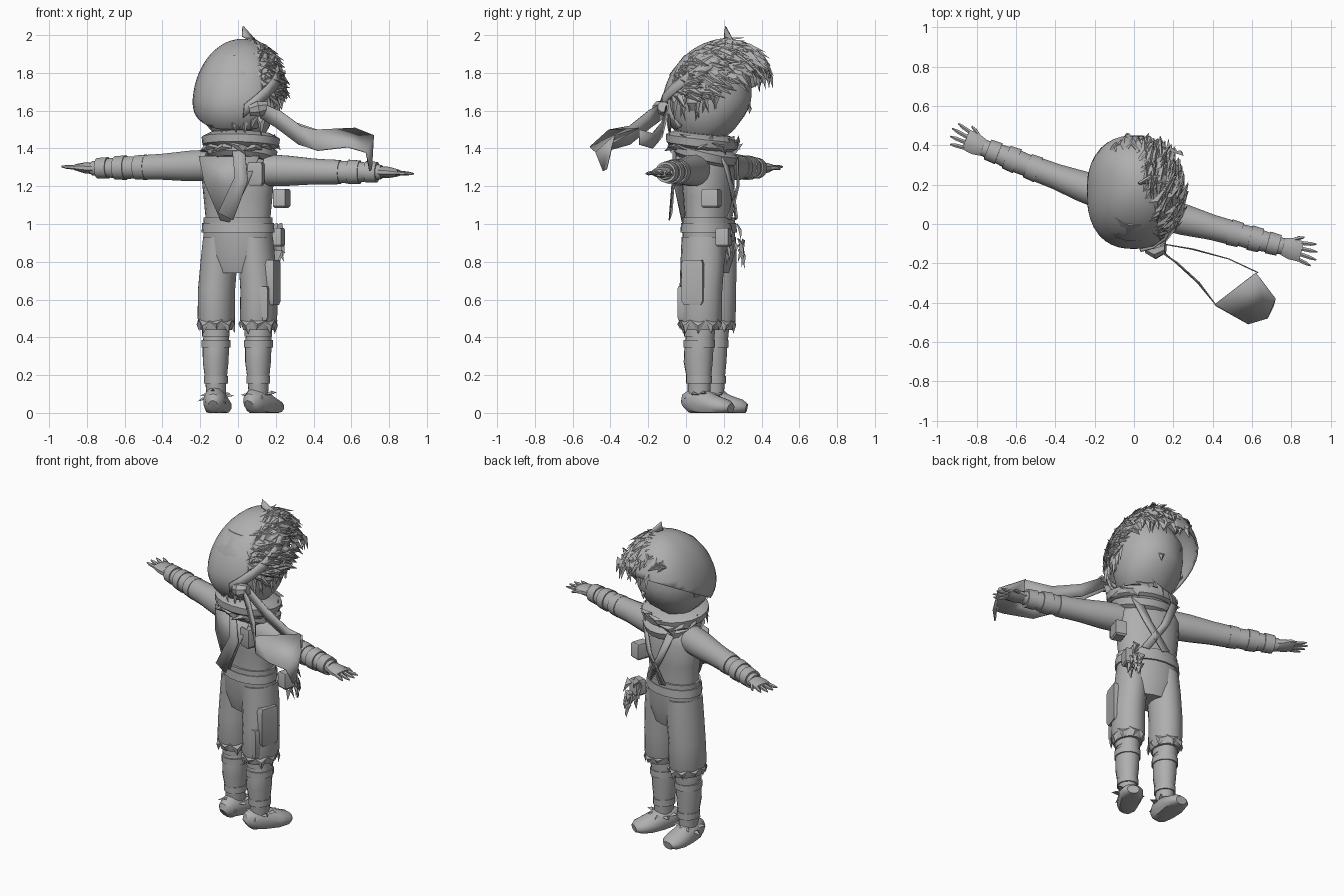
import bpy, bmesh, math, random
from mathutils import Vector as V

if "Cube" in bpy.data.objects:
    bpy.data.objects.remove(bpy.data.objects["Cube"])

random.seed(4)
grey = bpy.data.materials.new("mid grey")
grey.diffuse_color = (0.43, 0.43, 0.43, 1)
grey.use_nodes = True
grey.node_tree.nodes["Principled BSDF"].inputs["Base Color"].default_value = grey.diffuse_color
A = math.radians(-18)                       # the body is turned about z
R = V((math.cos(A), math.sin(A), 0))        # towards the right arm
F = V((-math.sin(A), math.cos(A), 0))       # the way the face looks
O = V((0, 0.12, 0))
UP = V((0, 0, 1))


def P(u, v, z):
    return O + R * u + F * v + UP * z


def rnd(a):
    return random.uniform(-a, a)


def finish(name, verts, faces, thick=0, planes=()):
    me = bpy.data.meshes.new(name)
    me.from_pydata([tuple(v) for v in verts], [], faces)
    bm = bmesh.new()
    bm.from_mesh(me)
    bmesh.ops.remove_doubles(bm, verts=bm.verts, dist=1e-5)
    for co, no in planes:                   # keep only the inner side of each plane
        bmesh.ops.bisect_plane(bm, geom=bm.verts[:] + bm.edges[:] + bm.faces[:],
                               plane_co=co, plane_no=no, clear_outer=True)
    bmesh.ops.recalc_face_normals(bm, faces=bm.faces)
    bm.to_mesh(me)
    bm.free()
    me.materials.append(grey)
    ob = bpy.data.objects.new(name, me)
    bpy.context.collection.objects.link(ob)
    if thick:
        m = ob.modifiers.new("thickness", 'SOLIDIFY')
        m.thickness = thick
    return ob


def tube(name, rings, side, n=16, floor=None):
    """rings: (centre, half width along side, half depth)"""
    vs, fs = [], []
    for i, (c, a, b) in enumerate(rings):
        t = (rings[min(i + 1, len(rings) - 1)][0] - rings[max(i - 1, 0)][0]).normalized()
        up = t.cross(side).normalized()
        for k in range(n):
            w = 2 * math.pi * (k + .5) / n
            p = c + side * (a * math.cos(w)) + up * (b * math.sin(w))
            if floor is not None:
                p.z = max(p.z, floor)
            vs.append(p)
    for i in range(len(rings) - 1):
        for k in range(n):
            j = (k + 1) % n
            fs.append((i * n + k, i * n + j, (i + 1) * n + j, (i + 1) * n + k))
    fs += [tuple(range(n)), tuple(range(len(vs) - n, len(vs)))]
    return finish(name, vs, fs)


def ribbon(name, pairs, thick=0.006):
    vs = [V(p) for pr in pairs for p in pr]
    fs = [(2 * i, 2 * i + 1, 2 * i + 3, 2 * i + 2) for i in range(len(pairs) - 1)]
    return finish(name, vs, fs, thick)


def blades(name, items):
    """ridged shards: (root, direction, outward, length, width)"""
    vs, fs = [], []
    for p, d, n, l, w in items:
        s, b = d.cross(n).normalized() * w / 2, len(vs)
        vs += [p - s, p + s, p + n * 0.015 + d * l * .4, p + d * l]
        fs += [(b, b + 2, b + 3), (b + 2, b + 1, b + 3), (b + 1, b, b + 3), (b, b + 1, b + 2)]
    return finish(name, vs, fs)


def box(name, c, u, v, h):
    """bevelled block turned with the body"""
    tube(name, [(c - UP * h, u * 1.1, v * 1.1), (c - UP * h * .8, u * 1.4, v * 1.4),
                (c + UP * h * .8, u * 1.4, v * 1.4), (c + UP * h, u * 1.2, v * 1.2)], R, 4)


# Head shape shared by cloth cap, hair and headband
def skull(d, s=1.0):
    h = math.hypot(d.x, d.y)
    q = 1.0
    if h > 1e-6:
        q = (abs(d.x / h) ** 2.4 + abs(d.y / h) ** 2.4) ** (-1 / 2.4)
    z = d.z * (0.32 if d.z > 0 else 0.23) * s
    return V((d.x * q * 0.24 * s + 0.06 * z, 0.165 + d.y * q * 0.29 * s + 0.13 * z, 1.66 + z))


def in_hair(p):
    return ((p.x > 0.08 - 0.15 * p.y or (p.y > 0.36 and p.x > -0.13))
            and p.z > max(1.64 + 0.4 * (p.y + 0.13), 1.67) and not (p.y > 0.25 and p.z < 1.77))


def shell(name, s, rule, planes=(), thick=0.012, seg=40, rows=26):
    vs, fs = [], []
    for i in range(rows + 1):
        for k in range(seg):
            t, w = math.pi * i / rows, 2 * math.pi * k / seg
            vs.append(skull(V((math.sin(t) * math.cos(w), math.sin(t) * math.sin(w), math.cos(t))), s))
    for i in range(rows):
        for k in range(seg):
            f = (i * seg + k, i * seg + (k + 1) % seg, (i + 1) * seg + (k + 1) % seg, (i + 1) * seg + k)
            if rule(sum((vs[j] for j in f), V((0, 0, 0))) / 4):
                fs.append(f)
    return finish(name, vs, fs, thick, planes)


shell("head_cloth", 1.0, lambda p: True, [(V((.12, 0, 1.7)), V((1, .15, 0))), (V((0, 0, 1.50)), -UP),
                                           (V((0, -.05, 1.50)), V((0, .55, -1)))])
shell("hair_base", 0.97, lambda p: in_hair(p) or p.z > 1.88)

# Face and jaw
tube("face", [(P(0.01, 0.08, 1.465), .07, .09), (P(0.01, 0.055, 1.50), .14, .165), (P(0, 0.02, 1.57), .19, .215),
              (P(0, 0.005, 1.66), .205, .225), (P(0, 0.01, 1.78), .20, .22), (P(0, 0.02, 1.88), .14, .15)], R, 20)
for s in (-1, 1):
    tube("ear", [(P(s * .19, -.02, 1.60), .012, .02), (P(s * .21, -.02, 1.64), .02, .035),
                 (P(s * .21, -.02, 1.69), .01, .03)], R, 8)
blades("nose", [(P(0, .225, 1.63), -UP, F, .05, .04)])

# Swept hair shards
items = []
while len(items) < 170:
    d = V([random.gauss(0, 1) for _ in range(3)]).normalized()
    p = skull(d, 0.985)
    if in_hair(p):
        n = V((d.x / .245, d.y / .29, d.z / .3)).normalized()
        t = V((.2, .9, -.4)) + V((rnd(.35), rnd(.35), rnd(.35)))
        t = (t - n * (t.dot(n) + .05)).normalized()
        l = random.uniform(.08, .17) * (.65 if p.y > .35 else 1)
        items.append((p, t, n, l, random.uniform(.045, .08)))
blades("hair_shards", items)
blades("fringe", [(P(u, .285 + .02 * random.random(), 1.83 - abs(u) * .15), (-UP + F * .2 + R * random.uniform(-.3, .5)).normalized(),
                   F, random.uniform(.08, .13), .06) for u in [-.12 + .026 * i for i in range(11)]])
blades("side_locks", [(P(.205, -.12 + .026 * i, 1.70), (-UP + F * rnd(.3) + R * .05).normalized(), R,
                       random.uniform(.09, .17), .05) for i in range(10)])
blades("nape_locks", [(P(-.1 + .04 * i, -.20 + .01 * abs(i - 3), 1.58), (-UP + R * rnd(.4)).normalized(), -F,
                       random.uniform(.07, .12), .06) for i in range(8)])

# Headband along the uncovered side, with knot
band = []
for i in range(9):
    w = math.radians(-82 + 14 * i)
    pr = []
    for dz in (-.035, .035):
        h = -.06 + .05 * i + dz
        z = h / (.32 if h > 0 else .23)
        c = math.sqrt(max(0, 1 - z * z))
        pr.append(skull(V((c * math.cos(w), c * math.sin(w), z)), 1.02))
    band.append(pr)
ribbon("headband", band, .012)
tube("headband_knot", [(V((.06, -.12, 1.60)), .03, .03), (V((.11, -.14, 1.61)), .04, .045),
                       (V((.16, -.12, 1.62)), .03, .03)], V((0, 1, 0)), 8)
ribbon("long_headband_tail", [
    ((.10, -.12, 1.65), (.12, -.12, 1.56)), ((.22, -.20, 1.60), (.20, -.19, 1.51)),
    ((.33, -.30, 1.52), (.32, -.30, 1.42)), ((.41, -.41, 1.50), (.42, -.42, 1.39)),
    ((.62, -.25, 1.51), (.58, -.51, 1.41)), ((.72, -.38, 1.47), (.68, -.48, 1.38)),
    ((.71, -.42, 1.29), (.70, -.44, 1.28))])
ribbon("short_headband_tail", [
    ((.12, -.10, 1.65), (.12, -.10, 1.58)), ((.30, -.13, 1.54), (.29, -.13, 1.46)),
    ((.48, -.18, 1.48), (.48, -.18, 1.40)), ((.63, -.25, 1.50), (.63, -.25, 1.42))])

# Neck and loosely wrapped scarf, tipped forward
tube("neck", [(P(0, 0, 1.34), .09, .09), (P(0, .01, 1.52), .08, .08)], R)
for z, a, b, v, tip in ((1.37, .185, .165, -.01, .25), (1.435, .205, .185, -.03, .12)):
    ax = UP + F * tip
    c = P(.025, v, z)
    tube("scarf_wrap", [(c - ax * .04, a * .85, b * .85), (c - ax * .02, a, b),
                        (c + ax * .02, a * 1.03, b * 1.03), (c + ax * .045, a * .8, b * .8)], R, 18)
ribbon("scarf_back_point", [(P(-.18, -.12, 1.36), P(.16, -.13, 1.36)), (P(-.14, -.15, 1.22), P(.10, -.16, 1.2)),
                            (P(-.05, -.15, 1.02), P(.0, -.15, 1.01))])
ribbon("scarf_tail", [(P(.02, -.17, 1.42), P(.09, -.17, 1.41)), (P(.04, -.18, 1.25), P(.11, -.17, 1.23)),
                      (P(-.04, -.22, 1.06), P(.04, -.21, 1.02))])
blades("scarf_folds", [(P(.02 + .19 * math.sin(w), .17 * math.cos(w) - .02, 1.42 + rnd(.04)),
                        (R * math.cos(w) - F * math.sin(w) + UP * rnd(.5)).normalized(),
                        R * math.sin(w) + F * math.cos(w), .12, .06) for w in [i * .45 for i in range(14)]])

# Torso, straps and belt
tube("torso", [(P(0, 0, .94), .185, .125), (P(0, 0, 1.02), .175, .12), (P(0, 0, 1.15), .188, .13),
               (P(0, -.005, 1.28), .20, .135), (P(0, -.01, 1.36), .175, .115), (P(0, -.01, 1.40), .11, .09)], R, 18)
tube("belt", [(P(0, 0, .955), .198, .145), (P(0, 0, 1.005), .194, .14)], R, 18)
tube("jacket_hem", [(P(0, 0, 1.0), .187, .135), (P(0, 0, 1.035), .187, .135)], R, 18)
for s in (-1, 1):
    ribbon("chest_strap", [(P(s * .15, .12, 1.36), P(s * .10, .13, 1.37)), (P(s * .08, .145, 1.2), P(s * .03, .15, 1.2)),
                           (P(-s * .04, .14, 1.02), P(-s * .09, .135, 1.03))])
box("side_pouch", P(.215, .085, 1.135), .035, .045, .05)
box("shoulder_pouch", P(.14, -.12, 1.265), .04, .025, .06)
box("belt_pouch", P(.17, .14, .93), .035, .035, .05)
box("thigh_pocket", P(.20, -.02, .69), .025, .06, .12)
box("rear_pocket", P(.16, -.09, .58), .04, .02, .09)
blades("belt_tassels", [(P(.13 + .05 * random.random(), .14 + .10 * random.random(), random.uniform(.86, 1.0)),
                         (-UP + R * random.uniform(-.2, .4) + F * random.uniform(-.2, .4)).normalized(), F,
                         random.uniform(.07, .13), .05) for _ in range(16)])

# Shorts, legs, shoes
tube("shorts_seat", [(P(0, 0, .74), .15, .10), (P(0, 0, .84), .192, .13), (P(0, 0, .97), .187, .135)], R, 18)
for s in (-1, 1):
    x = s * .118
    tube("shorts_leg", [(P(x, -.01, .44), .082, .10), (P(x, -.01, .50), .098, .118), (P(x, -.005, .65), .098, .115),
                        (P(x * .9, 0, .80), .097, .118), (P(x * .85, 0, .93), .088, .115)], R)
    tube("shin", [(P(x, -.015, .07), .05, .06), (P(x, -.015, .16), .055, .062), (P(x, -.02, .27), .068, .078),
                  (P(x, -.015, .36), .07, .078), (P(x, 0, .47), .065, .075)], R)
    for z, r in ((.175, .063), (.365, .077), (.425, .073)):
        tube("leg_band", [(P(x, -.015, z - .02), r, r * 1.1), (P(x, -.015, z + .02), r, r * 1.1)], R)
    w = -.22 if s > 0 else .18
    d = F * math.cos(w) - R * math.sin(w)
    a = R * math.cos(w) + F * math.sin(w)
    c = P(x, -.005 if s > 0 else -.02, 0)
    tube("shoe", [(c + d * v + UP * z, g, h) for v, z, g, h in
                  ((-.10, .04, .025, .03), (-.085, .05, .045, .055), (-.05, .06, .06, .075), (.02, .05, .066, .075),
                   (.10, .035, .073, .055), (.16, .03, .062, .04), (.185, .025, .035, .025))], a, 14, 0)
    blades("shoe_straps", [(c + UP * random.uniform(.07, .11) + (d * math.cos(q) + a * math.sin(q)) * .05,
                            (d * math.cos(q) + a * math.sin(q) + UP * random.uniform(-.6, .5)).normalized(),
                            UP, .05, .05) for q in [i * .8 for i in range(8)]])
    blades("shorts_hem", [(P(x + .088 * math.sin(q), -.01 + .108 * math.cos(q), .49), (-UP + R * rnd(.3)).normalized(),
                           R * math.sin(q) + F * math.cos(q), random.uniform(.04, .08), .08) for q in [i * .7 for i in range(9)]])

# Arms with cuffs, hands and fingers
arms = {"left": (V((-.15, .15, 1.31)), V((-.50, .28, 1.30)), V((-.77, .39, 1.295)), V((-.855, .43, 1.30))),
        "right": (V((.15, .05, 1.285)), V((.50, -.045, 1.275)), V((.76, -.115, 1.275)), V((.85, -.14, 1.27)))}
for name, (sh, el, wr, kn) in arms.items():
    d = (wr - sh).normalized()
    side = V((-d.y, d.x, 0)).normalized()
    tube(name + "_sleeve", [(sh, .083, .085), (sh.lerp(el, .3), .08, .082), (sh.lerp(el, .7), .066, .07), (el, .063, .066)], side)
    tube(name + "_forearm", [(el - d * .02, .055, .056), (el.lerp(wr, .4), .06, .062), (wr, .042, .038)], side)
    for t, r in ((.05, .068), (.45, .066), (.8, .058)):
        c = el.lerp(wr, t)
        tube(name + "_arm_band", [(c - d * .03, r, r), (c + d * .03, r * .95, r * .95)], side)
    h = (kn - wr).normalized()
    tube(name + "_palm", [(wr - h * .02, .042, .03), (wr + h * .04, .058, .03), (kn, .055, .018)], side, 10)
    for i in range(4):
        b = kn + side * (.042 - .028 * i)
        e = h + side * (.22 - .15 * i)
        l = (.065, .08, .085, .065)[i]
        tube(name + "_finger", [(b - h * .01, .012, .012), (b + e * l * .6, .011, .010), (b + e * l, .004, .004)], side, 6)
    b = wr + h * .03 + F * .04
    tube(name + "_thumb", [(b, .015, .015), (b + (h + F * .7) * .03, .013, .012),
                           (b + (h + F * .6) * .055 - UP * .01, .005, .005)], side, 6)

# Smooth round surfaces while keeping hard edges
for ob in bpy.data.objects:
    ob.select_set(True)
    bpy.context.view_layer.objects.active = ob
bpy.ops.object.shade_smooth_by_angle(angle=math.radians(35))
